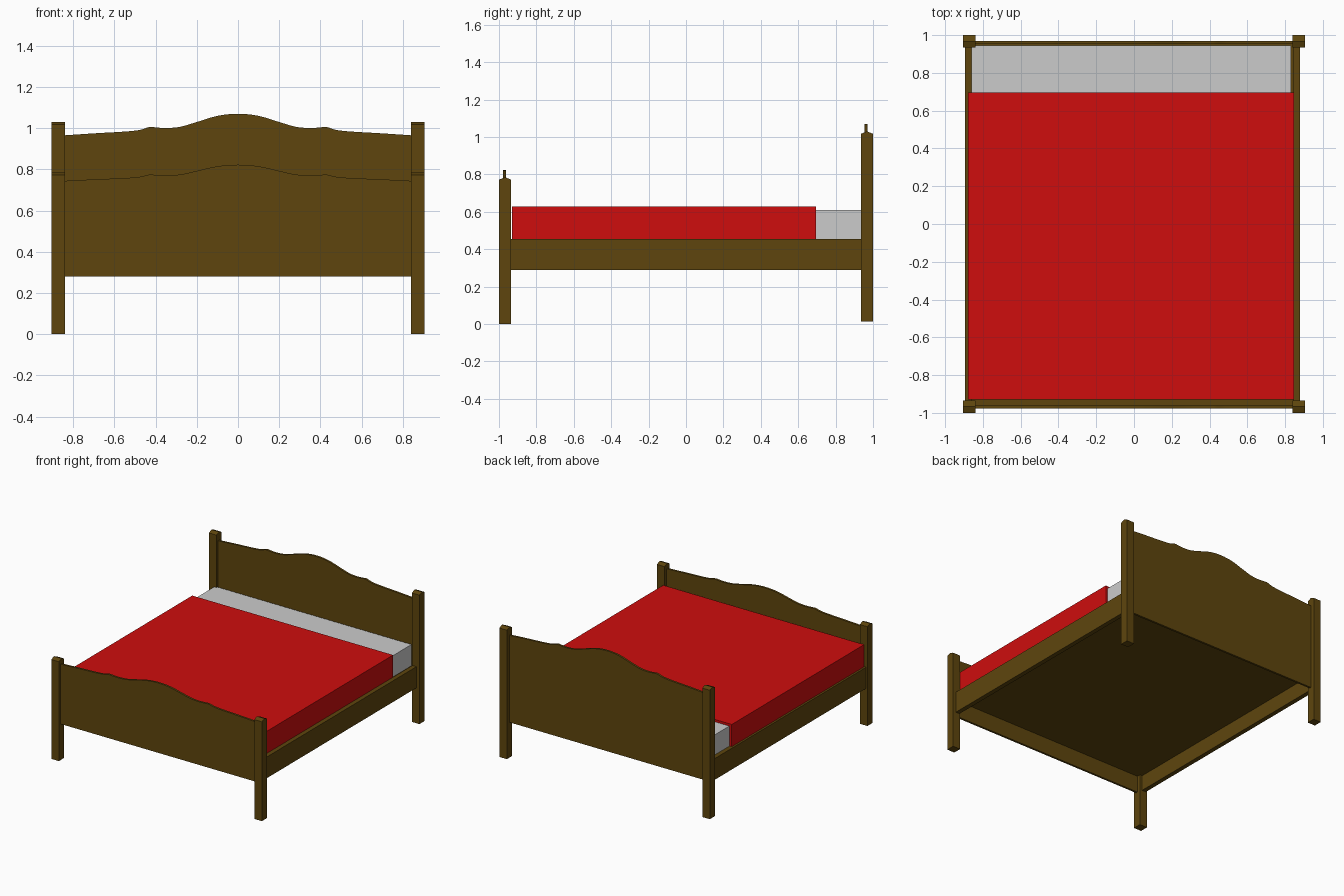
import bpy
import bmesh
from mathutils import Vector

cube = bpy.data.objects.get("Cube")
if cube:
    bpy.data.objects.remove(cube, do_unlink=True)


def make_material(name, colour):
    mat = bpy.data.materials.new(name)
    mat.use_nodes = True
    rgba = (*colour, 1.0)
    mat.diffuse_color = rgba
    for node in mat.node_tree.nodes:
        if node.type == 'BSDF_PRINCIPLED':
            node.inputs["Base Color"].default_value = rgba
            node.inputs["Roughness"].default_value = 0.8
    return mat


wood = make_material("brown wood", (0.112, 0.06, 0.004))
red = make_material("red blanket", (0.62, 0.004, 0.004))
grey = make_material("pale grey sheet", (0.6, 0.6, 0.6))


def prism(name, outline, depth, mat):
    """Extrude a closed outline of 3D points along a depth vector."""
    bm = bmesh.new()
    face = bm.faces.new([bm.verts.new(p) for p in outline])
    out = bmesh.ops.extrude_face_region(bm, geom=[face])
    moved = [v for v in out["geom"] if isinstance(v, bmesh.types.BMVert)]
    bmesh.ops.translate(bm, verts=moved, vec=Vector(depth))
    bmesh.ops.recalc_face_normals(bm, faces=bm.faces)
    mesh = bpy.data.meshes.new(name)
    bm.to_mesh(mesh)
    bm.free()
    mesh.materials.append(mat)
    obj = bpy.data.objects.new(name, mesh)
    bpy.context.collection.objects.link(obj)
    return obj


def box(name, x, y, z, mat):
    outline = [(x[0], y[0], z[0]), (x[1], y[0], z[0]),
               (x[1], y[1], z[0]), (x[0], y[1], z[0])]
    return prism(name, outline, (0, 0, z[1] - z[0]), mat)


# Corner posts with a shallow ridge on top
POST = 0.065


def post(name, x, y, bottom, top):
    h = POST / 2
    profile = [(y - h, bottom), (y + h, bottom), (y + h, top - 0.013),
               (y, top), (y - h, top - 0.013)]
    prism(name, [(x - h, a, b) for a, b in profile], (POST, 0, 0), wood)


for side, x in (("left", 0.8725), ("right", -0.8725)):
    post("front_post_" + side, x, -0.9675, 0.0, 0.785)
    post("back_post_" + side, x, 0.9675, 0.015, 1.03)

# Crest outline from the centre to the edge: distance, rise above the edge
CREST = [(0, 0.105), (0.1, 0.095), (0.2, 0.065), (0.28, 0.042), (0.35, 0.036),
         (0.4, 0.039), (0.43, 0.041), (0.48, 0.026), (0.56, 0.018),
         (0.7, 0.01), (0.85, 0.0)]


def smooth_curve(points, steps=4):
    """Catmull-Rom samples through the points."""
    pts = [Vector(p) for p in points]
    first = Vector((-pts[1].x, pts[1].y))
    pts = [first] + pts + [2 * pts[-1] - pts[-2]]
    result = []
    for a, b, c, d in zip(pts, pts[1:], pts[2:], pts[3:]):
        for i in range(steps):
            t = i / steps
            result.append(b + 0.5 * t * ((c - a) + t * (
                (2 * a - 5 * b + 4 * c - d) + t * (3 * (b - c) + d - a))))
    result.append(pts[-2])
    return result


def board(name, y, bottom, edge, scale):
    half = smooth_curve(CREST)
    crest = [(-p.x, p.y) for p in reversed(half[1:])] + [(p.x, p.y) for p in half]
    width = half[-1].x
    outline = [(x, y, edge + r * scale) for x, r in crest]
    outline += [(width, y, bottom), (-width, y, bottom)]
    obj = prism(name, outline, (0, 0.016, 0), wood)
    bpy.ops.object.select_all(action='DESELECT')
    obj.select_set(True)
    bpy.context.view_layer.objects.active = obj
    bpy.ops.object.shade_smooth_by_angle()


board("footboard", -0.978, 0.28, 0.744, 0.75)
board("headboard", 0.954, 0.29, 0.965, 1.0)

# Side rails and the base between them
box("side_rail_left", (0.845, 0.88), (-0.95, 0.95), (0.29, 0.455), wood)
box("side_rail_right", (-0.895, -0.86), (-0.95, 0.95), (0.29, 0.455), wood)
box("bed_base", (-0.862, 0.847), (-0.965, 0.956), (0.41, 0.445), wood)

# Bedding
box("mattress", (-0.859, 0.83), (-0.925, 0.945), (0.445, 0.61), grey)
box("blanket", (-0.88, 0.847), (-0.93, 0.695), (0.456, 0.628), red)
